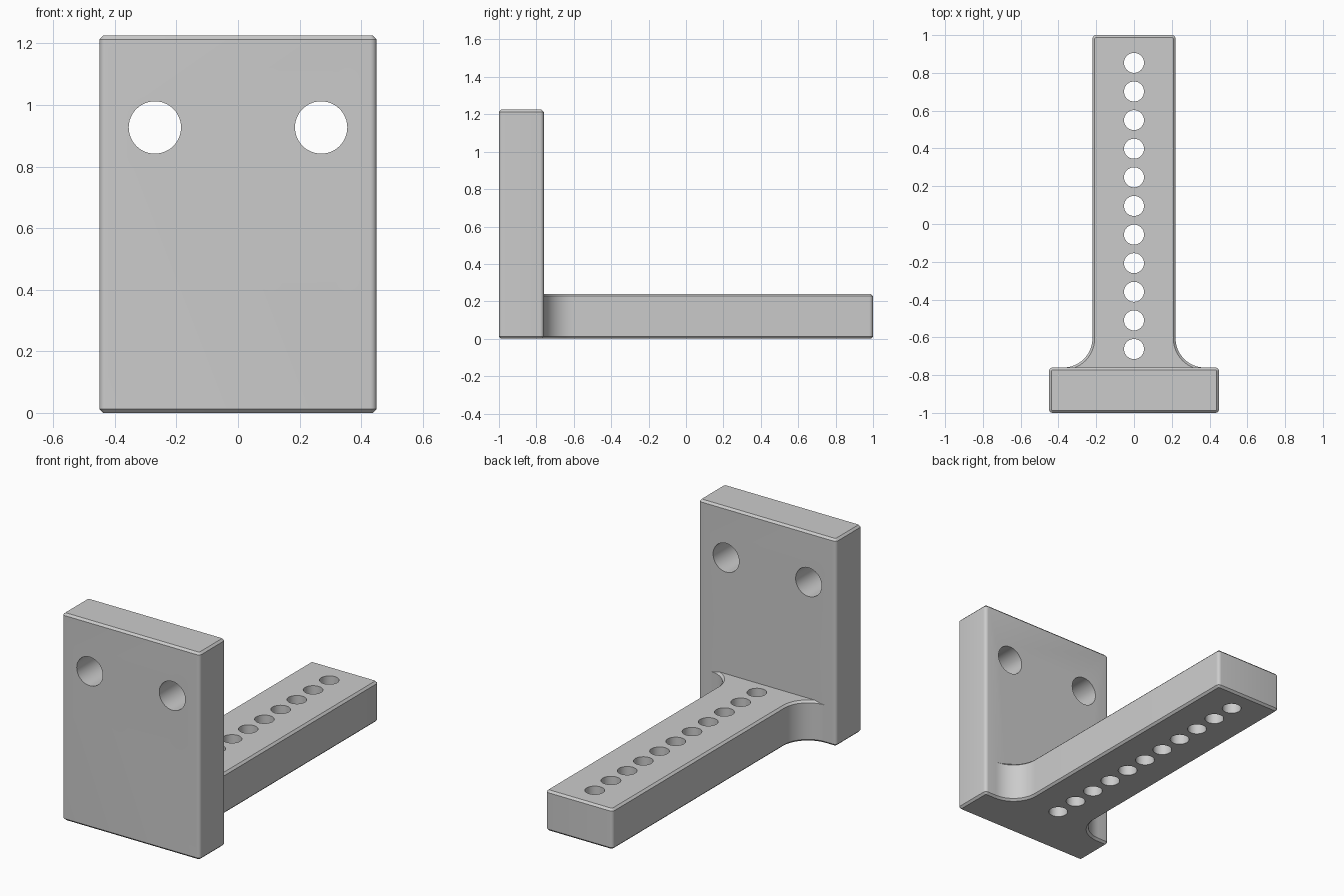
import bpy, bmesh
from math import sin, cos, pi, radians
from mathutils import Matrix

if "Cube" in bpy.data.objects:
    bpy.data.objects.remove(bpy.data.objects["Cube"])

THICK = 0.24      # thickness of plate and arm
HEIGHT = 1.225    # plate height
BACK = -1 + THICK # rear face of the plate
ROUND, CHAMFER = 0.02, 0.012

grey = bpy.data.materials.new("plain grey")
grey.use_nodes = True
grey.diffuse_color = (0.6, 0.6, 0.6, 1)
grey.node_tree.nodes["Principled BSDF"].inputs["Base Color"].default_value = grey.diffuse_color


def arc(cx, cy, r, start, end, steps):
    angles = [radians(start + (end - start) * i / steps) for i in range(steps + 1)]
    return [(cx + r * cos(a), cy + r * sin(a)) for a in angles]


def make_object(name, bm):
    mesh = bpy.data.meshes.new(name)
    bm.to_mesh(mesh)
    bm.free()
    mesh.materials.append(grey)
    obj = bpy.data.objects.new(name, mesh)
    bpy.context.collection.objects.link(obj)
    return obj


def chamfered_prism(name, half_outline, height):
    """Mirror a right-hand outline (front to rear), extrude it, chamfer both caps."""
    outline = half_outline + [(-x, y) for x, y in reversed(half_outline)]
    bm = bmesh.new()
    base = bm.faces.new([bm.verts.new((x, y, 0)) for x, y in outline])
    top = bmesh.ops.extrude_face_region(bm, geom=[base], use_keep_orig=True)
    bmesh.ops.translate(bm, vec=(0, 0, height),
                        verts=[v for v in top["geom"] if isinstance(v, bmesh.types.BMVert)])
    bmesh.ops.recalc_face_normals(bm, faces=bm.faces)
    rims = [e for e in bm.edges if abs(e.verts[0].co.z - e.verts[1].co.z) < 1e-5]
    bmesh.ops.bevel(bm, geom=rims, offset=CHAMFER, segments=1, affect="EDGES")
    return make_object(name, bm)


def hole_cutter(name, centres, radius, along_y=False):
    bm = bmesh.new()
    turn = Matrix.Rotation(pi / 2, 4, "X") if along_y else Matrix()
    for c in centres:
        bmesh.ops.create_cone(bm, cap_ends=True, segments=48, radius1=radius,
                              radius2=radius, depth=THICK * 2,
                              matrix=Matrix.Translation(c) @ turn)
    return make_object(name, bm)


def combine(target, other, operation):
    mod = target.modifiers.new(operation.lower(), "BOOLEAN")
    mod.operation, mod.object, mod.solver = operation, other, "EXACT"
    bpy.context.view_layer.objects.active = target
    bpy.ops.object.modifier_apply(modifier=mod.name)
    bpy.data.objects.remove(other)


# Upright plate
W = 0.45
bracket = chamfered_prism(
    "bracket",
    arc(W - ROUND, -1 + ROUND, ROUND, -90, 0, 6) + arc(W - ROUND, BACK - ROUND, ROUND, 0, 90, 6),
    HEIGHT)

# Arm, flaring into the plate with concave fillets
A, F = 0.22, 0.155
arm = chamfered_prism(
    "arm",
    [(A + F, BACK - THICK / 2)] + arc(A + F, BACK + F, F, 270, 180, 16)
    + arc(A - ROUND, 1 - ROUND, ROUND, 0, 90, 6),
    THICK)
combine(bracket, arm, "UNION")

# Two mounting holes through the plate, a row of holes along the arm
combine(bracket, hole_cutter("plate_holes", [(s * 0.27, -1 + THICK / 2, 0.927) for s in (-1, 1)],
                             0.085, along_y=True), "DIFFERENCE")
combine(bracket, hole_cutter("arm_holes", [(0, 0.853 - 0.1515 * i, THICK / 2) for i in range(11)],
                             0.053), "DIFFERENCE")

# Smooth the rounds and bores, keep the chamfers crisp
bpy.ops.object.select_all(action="DESELECT")
bracket.select_set(True)
bpy.context.view_layer.objects.active = bracket
bpy.ops.object.shade_smooth_by_angle(angle=radians(30))
